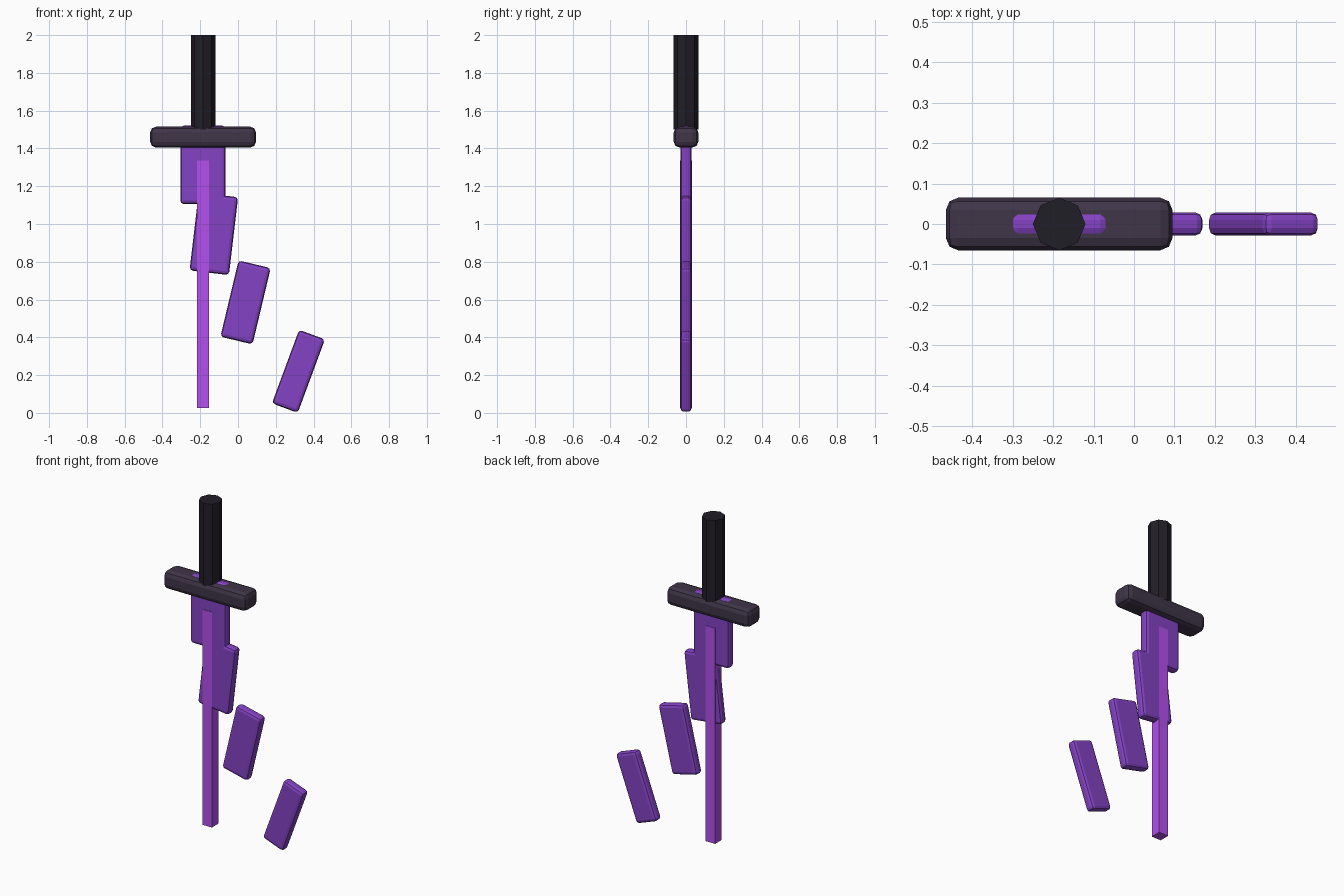
import bpy
from math import radians

if "Cube" in bpy.data.objects:
    bpy.data.objects.remove(bpy.data.objects["Cube"])


def material(name, color):
    m = bpy.data.materials.new(name)
    m.diffuse_color = (*color, 1)
    m.use_nodes = True
    m.node_tree.nodes["Principled BSDF"].inputs["Base Color"].default_value = m.diffuse_color
    return m


GRIP = material("grip black", (0.015, 0.013, 0.02))
GUARD = material("guard dark", (0.05, 0.035, 0.065))
SHARD = material("shard purple", (0.23, 0.055, 0.55))
CORE = material("core violet", (0.45, 0.08, 0.85))


def finish(name, mat):
    ob = bpy.context.object
    ob.name = name
    ob.data.materials.append(mat)
    return ob


def block(name, x, z, size, mat, tilt=0, bevel=0):
    """Box centred on y = 0, leaning towards +x by tilt degrees."""
    bpy.ops.mesh.primitive_cube_add(size=1, location=(x, 0, z),
                                    rotation=(0, radians(tilt), 0))
    ob = finish(name, mat)
    ob.scale = size
    bpy.ops.object.transform_apply(location=False, rotation=False, scale=True)
    if bevel:
        mod = ob.modifiers.new("bevel", 'BEVEL')
        mod.width = bevel
        mod.segments = 2
    return ob


# Octagonal grip
bpy.ops.mesh.primitive_cylinder_add(vertices=8, radius=0.065, depth=0.50,
                                    location=(-0.185, 0, 1.75))
finish("grip", GRIP)

# Crossguard
block("crossguard", -0.185, 1.46, (0.56, 0.13, 0.11), GUARD, bevel=0.03)

# Glowing core rod running through the blade
block("core_rod", -0.186, 0.68, (0.064, 0.063, 1.31), CORE)

# Blade shards: x, z, width, tilt, drifting off to the right
shards = [(-0.185, 1.313, 0.24, 0),
          (-0.128, 0.948, 0.21, 6.7),
          (0.04, 0.585, 0.175, 13.4),
          (0.32, 0.22, 0.146, 20.3)]
for i, (x, z, width, tilt) in enumerate(shards, 1):
    block(f"blade_shard_{i}", x, z, (width, 0.057, 0.415), SHARD, tilt, 0.018)
